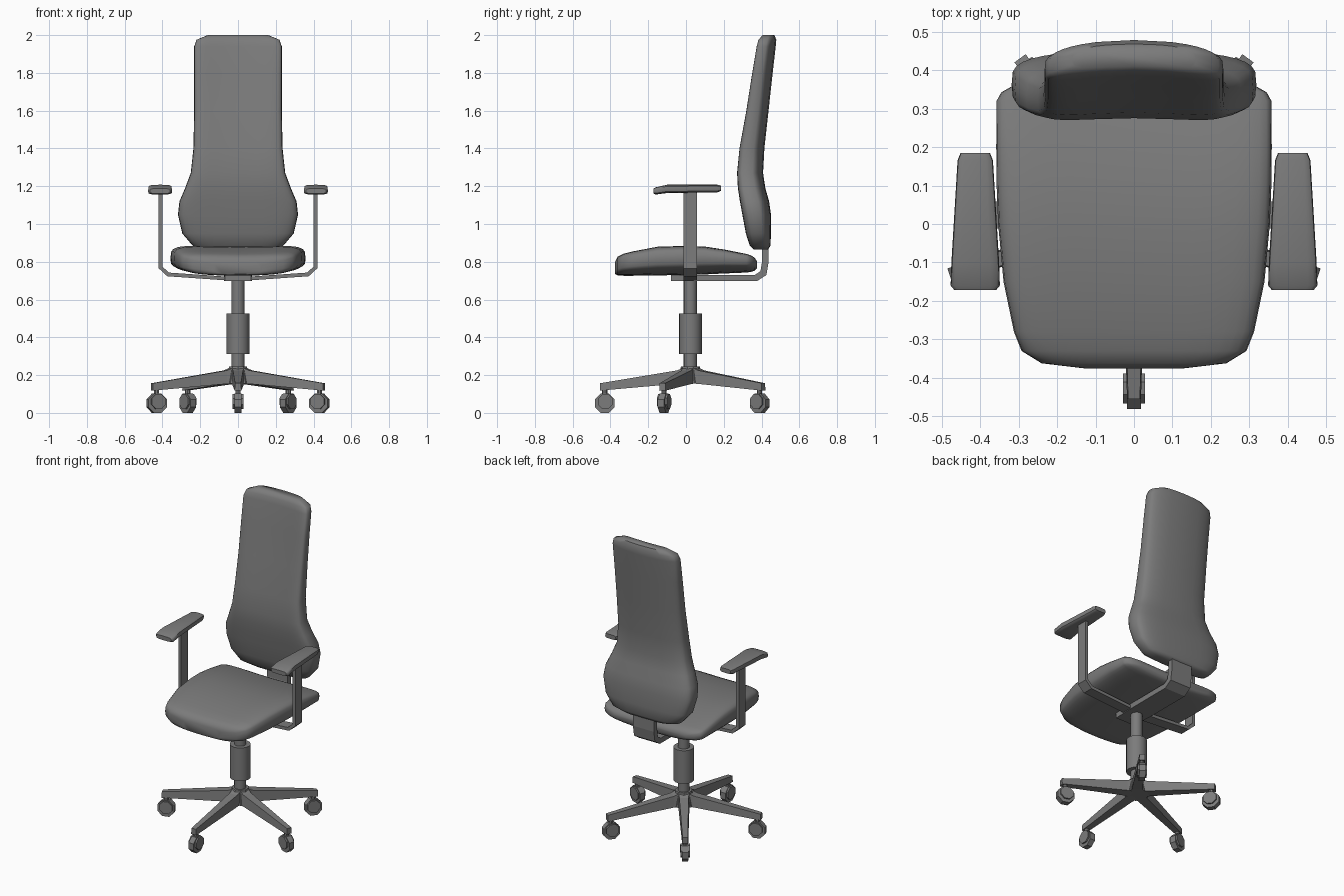
import bpy, bmesh, math
from mathutils import Matrix, Vector

if "Cube" in bpy.data.objects:
    bpy.data.objects.remove(bpy.data.objects["Cube"])

CY = 0.023  # y of the central column
DARK = bpy.data.materials.new("dark_grey")
DARK.diffuse_color = (.2, .2, .2, 1)
DARK.use_nodes = True
DARK.node_tree.nodes["Principled BSDF"].inputs["Base Color"].default_value = DARK.diffuse_color


def finish(name, bm, angle=40):
    bmesh.ops.recalc_face_normals(bm, faces=bm.faces)
    me = bpy.data.meshes.new(name)
    bm.to_mesh(me)
    bm.free()
    me.materials.append(DARK)
    ob = bpy.data.objects.new(name, me)
    bpy.context.collection.objects.link(ob)
    if angle:
        bpy.ops.object.select_all(action='DESELECT')
        ob.select_set(True)
        bpy.context.view_layer.objects.active = ob
        bpy.ops.object.shade_smooth_by_angle(angle=math.radians(angle))
    return ob


def loft(bm, rings):
    vs = [[bm.verts.new(p) for p in r] for r in rings]
    n = len(vs[0])
    for a, b in zip(vs, vs[1:]):
        for i in range(n):
            j = (i + 1) % n
            bm.faces.new((a[i], a[j], b[j], b[i]))
    bm.faces.new(vs[0])
    bm.faces.new(vs[-1][::-1])


def oval(w, lo, hi, bend, n=32, e=0.5):
    """Rounded-rectangle section: half width w, from lo to hi, bent by x^2."""
    pts = []
    for i in range(n):
        a = 2 * math.pi * i / n
        c, s = math.cos(a), math.sin(a)
        x = w * math.copysign(abs(c) ** e, c)
        d = (hi - lo) / 2 * math.copysign(abs(s) ** e, s)
        pts.append((x, (lo + hi) / 2 + d + bend * x * x))
    return pts


def ribbon(name, path, half_widths, t, place):
    """Flat bar following a 2D path with mitred bends."""
    pts = [Vector(p) for p in path]
    rings = []
    for i, p in enumerate(pts):
        d1 = (p - pts[i - 1]).normalized() if i else (pts[1] - p).normalized()
        d2 = (pts[i + 1] - p).normalized() if i < len(pts) - 1 else d1
        d = (d1 + d2).normalized()
        n = Vector((-d.y, d.x)) * (t / 2 / d.dot(d1))
        a, b, w = p + n, p - n, half_widths[i]
        rings.append([place(a, -w), place(a, w), place(b, w), place(b, -w)])
    bm = bmesh.new()
    loft(bm, rings)
    return finish(name, bm, None)


def cyl(bm, r, depth, mat, sides):
    bmesh.ops.create_cone(bm, cap_ends=True, segments=sides, radius1=r,
                          radius2=r, depth=depth, matrix=mat)


# Backrest: z, half width, front y, back y, sideways bend
back = [(.865, .16, .36, .435, -.1), (.885, .24, .338, .447, -.1), (.95, .295, .318, .45, -.1),
        (1.05, .318, .3, .45, -.12), (1.12, .31, .288, .44, -.15), (1.19, .28, .278, .42, -.2),
        (1.27, .25, .275, .408, -.3), (1.4, .236, .29, .415, -.4), (1.6, .232, .328, .437, -.45),
        (1.8, .232, .362, .459, -.5), (1.94, .232, .386, .475, -.5), (1.975, .22, .394, .478, -.5),
        (2.0, .16, .41, .468, -.5)]
bm = bmesh.new()
loft(bm, [[(x, y, z) for x, y in oval(w, f, b, k)] for z, w, f, b, k in back])
finish("backrest", bm, 60)

# Seat cushion: y, half width, bottom z, top z
seat = [(-.375, .13, .735, .80), (-.362, .24, .728, .825), (-.33, .292, .726, .84),
        (-.28, .312, .726, .852), (-.15, .339, .728, .876), (.0, .353, .73, .88),
        (.1, .357, .733, .876), (.2, .358, .738, .86), (.32, .357, .743, .835),
        (.342, .345, .746, .828), (.362, .31, .752, .818), (.375, .26, .765, .80)]
bm = bmesh.new()
loft(bm, [[(x, y, z) for x, z in oval(w, lo, hi, .15)] for y, w, lo, hi in seat])
finish("seat", bm, 60)

# Arm frame: one bent flat bar running under the seat
half = [(.41, 1.18), (.41, .77), (.37, .733), (.07, .712)]
path = half + [(-x, z) for x, z in reversed(half)]
ribbon("arm_frame", path, [.035] * len(path), .02,
       lambda p, w: (p.x, CY + w, p.y))

# Arm pads: y, half width, bottom z, top z
pad = [(-.172, .054, 1.161, 1.188), (-.16, .064, 1.156, 1.194), (-.10, .062, 1.164, 1.208),
       (.165, .046, 1.167, 1.208), (.185, .038, 1.175, 1.203)]
bm = bmesh.new()
loft(bm, [[(x + .4125, y, z) for x, z in oval(w, lo, hi, 0, 16)] for y, w, lo, hi in pad])
finish("arm_pads", bm).modifiers.new("mirror", 'MIRROR')

# Back bracket: L-shaped bar from column to backrest
ribbon("back_bracket", [(-.08, .714), (.1, .714), (.37, .714), (.41, .74), (.42, .8), (.42, .95)],
       [.07, .075, .075, .075, .075, .075], .034, lambda p, w: (w, p.x, p.y))

# Gas column and sleeve
bm = bmesh.new()
cyl(bm, .035, .5, Matrix.Translation((0, CY, .46)), 16)
cyl(bm, .061, .215, Matrix.Translation((0, CY, .418)), 16)
finish("column", bm)

# Five-star base: hub and tapered legs
base = bmesh.new()
bmesh.ops.create_cone(base, cap_ends=True, segments=10, radius1=.07, radius2=.05,
                      depth=.09, matrix=Matrix.Translation((0, CY, .2)))
for k in range(5):
    m = Matrix.Translation((0, CY, 0)) @ Matrix.Rotation(math.radians(-90 + 72 * k), 4, 'Z')
    rings = []
    for r, w, lo, hi in [(.03, .036, .155, .242), (.07, .032, .154, .225), (.478, .018, .118, .157)]:
        rings.append([m @ Vector((r, y, z)) for y, z in
                      ((-w, lo), (w, lo), (w * .85, hi), (-w * .85, hi))])
    loft(base, rings)

    # Castor: wheel, side covers and stem
    bm = bmesh.new()
    turn = Matrix.Rotation(math.pi / 2, 4, 'X') @ Matrix.Rotation(math.pi / 8, 4, 'Z')
    cyl(bm, .055, .036, m @ Matrix.Translation((.453, 0, .051)) @ turn, 8)
    cyl(bm, .042, .056, m @ Matrix.Translation((.45, 0, .06)) @ turn, 8)
    cyl(bm, .014, .06, m @ Matrix.Translation((.453, 0, .115)), 8)
    finish("castor_%d" % (k + 1), bm, None)
finish("star_base", base, None)
